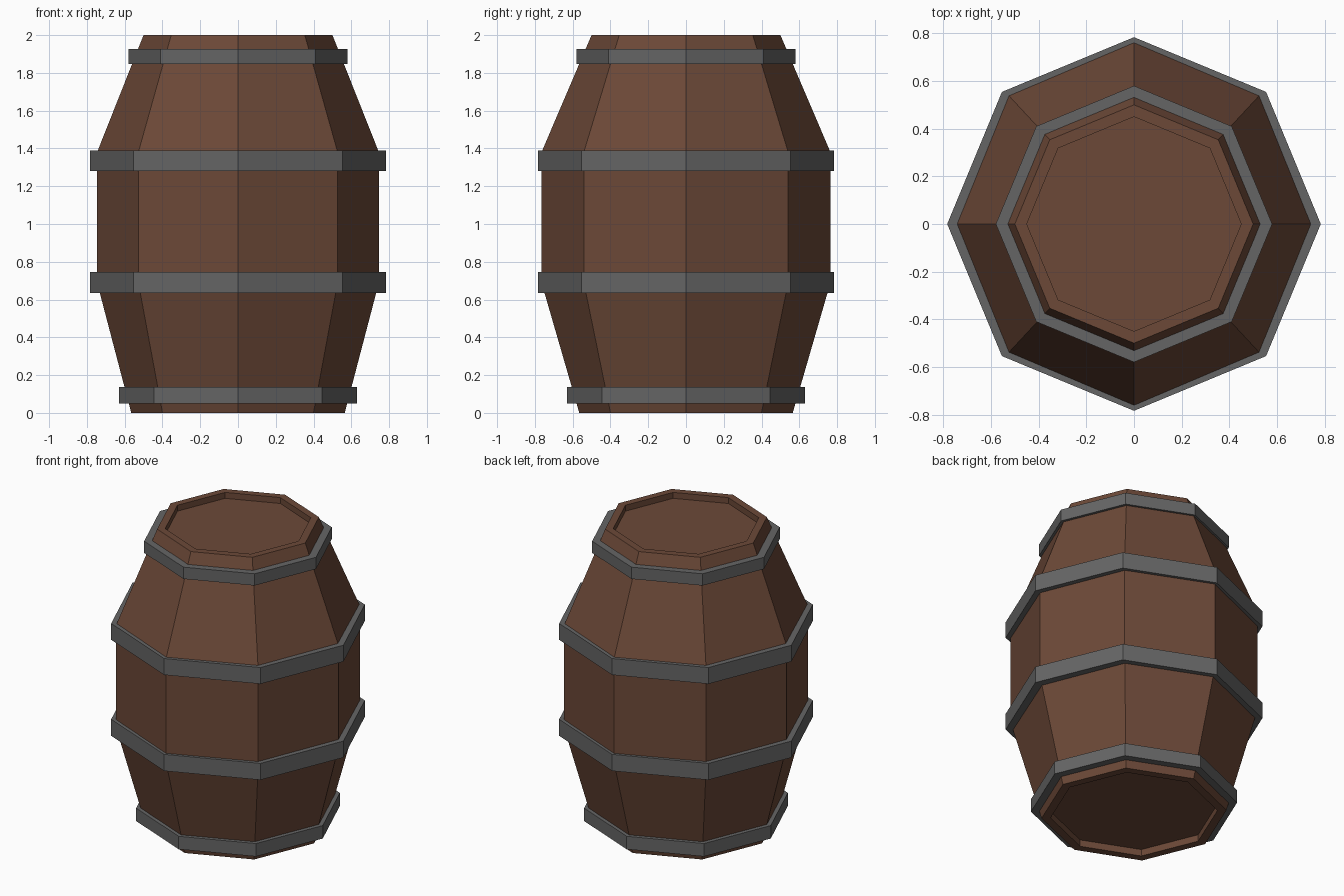
import bpy, bmesh, math

if "Cube" in bpy.data.objects:
    bpy.data.objects.remove(bpy.data.objects["Cube"])

SIDES = 8


def material(name, color):
    m = bpy.data.materials.new(name)
    m.diffuse_color = (*color, 1)
    m.use_nodes = True
    m.node_tree.nodes["Principled BSDF"].inputs["Base Color"].default_value = m.diffuse_color
    return m


wood = material("brown_wood", (0.15, 0.066, 0.039))
iron = material("dark_iron", (0.13, 0.13, 0.13))


def lathe(name, profile, mat, closed=False):
    """Sweep (x radius, y radius, z) points round z; cap the ends or join them."""
    bm = bmesh.new()
    rings = []
    for rx, ry, z in profile:
        angles = [2 * math.pi * i / SIDES for i in range(SIDES)]
        rings.append([bm.verts.new((rx * math.cos(a), ry * math.sin(a), z)) for a in angles])
    pairs = list(zip(rings, rings[1:]))
    if closed:
        pairs.append((rings[-1], rings[0]))
    else:
        bm.faces.new(rings[0])
        bm.faces.new(rings[-1])
    for a, b in pairs:
        for i in range(SIDES):
            j = (i + 1) % SIDES
            bm.faces.new((a[i], a[j], b[j], b[i]))
    bmesh.ops.recalc_face_normals(bm, faces=bm.faces)
    mesh = bpy.data.meshes.new(name)
    bm.to_mesh(mesh)
    bm.free()
    mesh.materials.append(mat)
    obj = bpy.data.objects.new(name, mesh)
    bpy.context.collection.objects.link(obj)
    return obj


# Wooden body with a recessed head at both ends
lathe("barrel_body", [
    (0.51, 0.51, 0.045), (0.51, 0.51, 0.0), (0.565, 0.565, 0.0),
    (0.746, 0.765, 0.69), (0.746, 0.765, 1.38),
    (0.5, 0.5, 2.0), (0.45, 0.45, 2.0), (0.45, 0.45, 1.96),
], wood)

# Iron hoops: bottom z, top z, outer radius, inner radius
hoops = {
    "bottom_hoop": (0.05, 0.137, 0.63, 0.57),
    "lower_hoop": (0.635, 0.746, 0.784, 0.73),
    "upper_hoop": (1.28, 1.39, 0.784, 0.735),
    "top_hoop": (1.847, 1.926, 0.58, 0.525),
}
for name, (z0, z1, ro, ri) in hoops.items():
    lathe(name, [(ri, ri, z0), (ro, ro, z0), (ro, ro, z1), (ri, ri, z1)], iron, closed=True)
